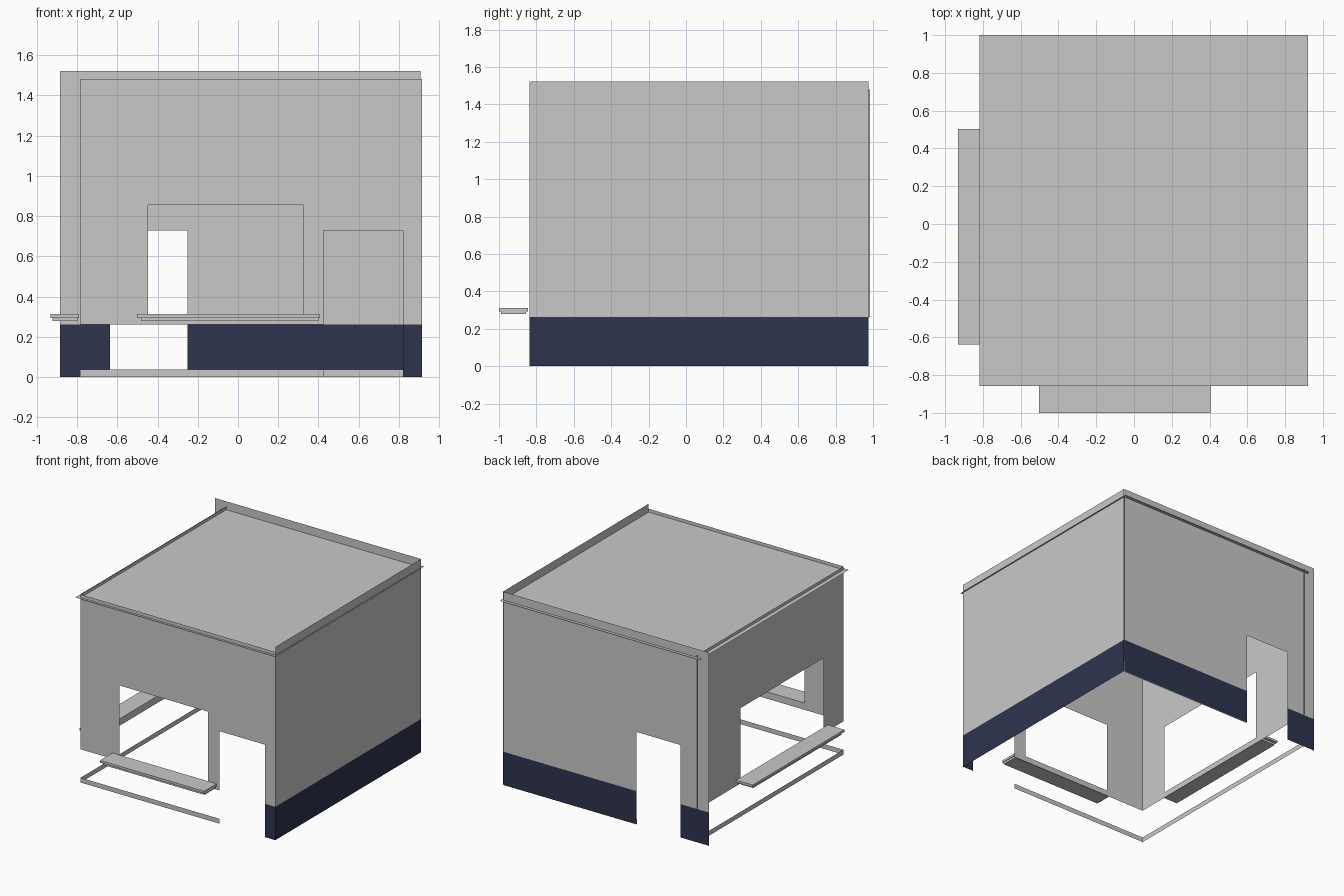
import bpy, bmesh

cube = bpy.data.objects.get("Cube")
if cube:
    bpy.data.objects.remove(cube, do_unlink=True)


def material(name, rgb):
    m = bpy.data.materials.new(name)
    m.use_nodes = True
    m.diffuse_color = (*rgb, 1)
    m.node_tree.nodes["Principled BSDF"].inputs["Base Color"].default_value = (*rgb, 1)
    return m


GREY = material("pale_grey", (0.584, 0.584, 0.584))
NAVY = material("navy_blue", (0.026, 0.034, 0.076))
BAND = 0.262      # top of the navy plinth
LEFT, RIGHT, FRONT, BACK = -0.785, 0.912, -0.838, 0.975


def finish(name, bm):
    mesh = bpy.data.meshes.new(name)
    bm.to_mesh(mesh)
    bm.free()
    mesh.materials.append(GREY)
    mesh.materials.append(NAVY)
    obj = bpy.data.objects.new(name, mesh)
    bpy.context.collection.objects.link(obj)
    return obj


def wall(name, place, span, height, holes=()):
    """Thin sheet split at its openings; place(u, z) gives the 3D point."""
    us = sorted({*span, *(u for h in holes for u in h[:2])})
    zs = sorted({*height, *(z for h in holes for z in h[2:] if height[0] < z < height[1])}
                | ({BAND} if height[0] < BAND < height[1] else set()))
    bm = bmesh.new()
    for u0, u1 in zip(us, us[1:]):
        for z0, z1 in zip(zs, zs[1:]):
            u, z = (u0 + u1) / 2, (z0 + z1) / 2
            if any(a < u < b and c < z < d for a, b, c, d in holes):
                continue
            corners = [(u0, z0), (u1, z0), (u1, z1), (u0, z1)]
            face = bm.faces.new([bm.verts.new(place(*c)) for c in corners])
            face.material_index = int(z < BAND and height[1] > 1)
    bmesh.ops.remove_doubles(bm, verts=bm.verts, dist=0.0001)
    # join flat cells of the same colour
    bmesh.ops.dissolve_limit(bm, angle_limit=0.01, verts=bm.verts,
                             edges=bm.edges, delimit={'MATERIAL'})
    return finish(name, bm)


def along_x(y, flip=1):
    return lambda u, z: (u, y, z)


def along_y(x):
    return lambda u, z: (x, u, z)


def box(name, x, y, z):
    bm = bmesh.new()
    bmesh.ops.create_cube(bm, size=1)
    for v in bm.verts:
        v.co = [r[0] if c < 0 else r[1] for c, r in zip(v.co, (x, y, z))]
    return finish(name, bm)


# Walls: the front and left sheets stop above the plinth, except the door pier
wall("front_wall", along_x(FRONT), (LEFT, 0.915), (0, 1.482),
     [(-0.447, 0.325, 0.3, 0.855), (0.425, 0.82, -1, 0.728), (LEFT, 0.425, -1, BAND)])
wall("left_window_wall", along_y(LEFT), (FRONT, 0.985), (BAND, 1.48),
     [(-0.59, 0.44, 0.3, 0.855)])
wall("back_wall", along_x(BACK), (-0.885, 0.907), (0, 1.522),
     [(-0.635, -0.25, -1, 0.728)])
wall("right_wall", along_y(RIGHT), (FRONT, BACK), (0, 1.522))

# Skirting strips at ground level
wall("front_skirting", along_x(FRONT), (LEFT, 0.425), (0, 0.038))
wall("left_skirting", along_y(LEFT), (FRONT, BACK), (0, 0.038))
wall("back_skirting", along_x(BACK - 0.008), (-0.25, 0.9), (0, 0.038))

# Flat roof sheet that projects a little past the walls
bm = bmesh.new()
x0, x1, y0, y1, zr = -0.819, 0.922, -0.857, 1.0, 1.456
bm.faces.new([bm.verts.new(p) for p in
              ((x0, y0, zr), (x1, y0, zr), (x1, y1, zr), (x0, y1, zr))])
finish("roof", bm)

# Window sills: a slab over a slightly smaller slab
for part, inset, z in (("slab", 0, (0.294, 0.312)), ("underside", 0.01, (0.278, 0.294))):
    box("front_sill_" + part, (-0.502 + 2 * inset, 0.406 - inset / 2),
        (-1.0 + inset, -0.845 - inset), z)
    box("left_sill_" + part, (-0.933 + inset, -0.79 - inset / 2),
        (-0.638 + 2 * inset, 0.503 - 2 * inset), z)
